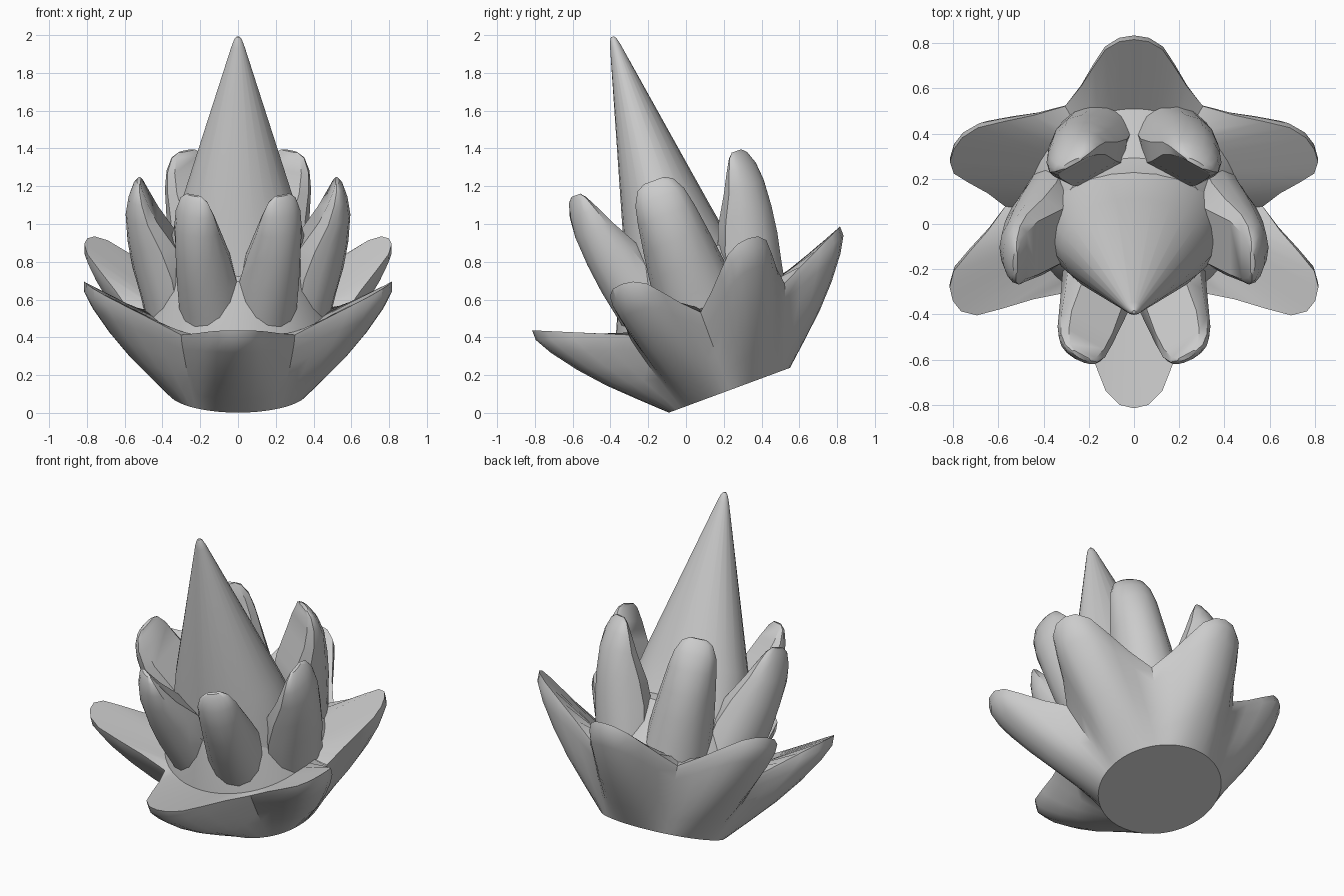
import bpy, bmesh, math
from mathutils import Vector, Matrix

if "Cube" in bpy.data.objects:
    bpy.data.objects.remove(bpy.data.objects["Cube"])

TILT = Matrix.Translation((0, 0.23, 0.12)) @ Matrix.Rotation(math.radians(20.3), 4, 'X')

stone = bpy.data.materials.new("pale_grey")
stone.diffuse_color = (0.6, 0.6, 0.6, 1)
stone.use_nodes = True
stone.node_tree.nodes["Principled BSDF"].inputs["Base Color"].default_value = stone.diffuse_color


def polar(r, a, h):
    return Vector((r * math.cos(a), r * math.sin(a), h))


def loft(name, rings, crease=40):
    """Skin closed rings of equal point count and cap both ends."""
    bm = bmesh.new()
    rows = [[bm.verts.new(TILT @ p) for p in ring] for ring in rings]
    n = len(rows[0])
    for lo, hi in zip(rows, rows[1:]):
        for i in range(n):
            j = (i + 1) % n
            bm.faces.new((lo[i], lo[j], hi[j], hi[i]))
    bm.faces.new(rows[0][::-1])
    bm.faces.new(rows[-1])
    bmesh.ops.recalc_face_normals(bm, faces=bm.faces)
    me = bpy.data.meshes.new(name)
    bm.to_mesh(me)
    bm.free()
    me.materials.append(stone)
    ob = bpy.data.objects.new(name, me)
    bpy.context.collection.objects.link(ob)
    bpy.ops.object.select_all(action='DESELECT')
    ob.select_set(True)
    bpy.context.view_layer.objects.active = ob
    bpy.ops.object.shade_smooth_by_angle(angle=math.radians(crease))


# Outer cup: a bowl whose rim rises into six broad pointed petals
# each petal: tip angle, tip radius, tip height; then the notch after it
outer = [(-90, 0.87, 0.66), (-23, 0.87, 0.725), (25, 0.88, 0.72),
         (90, 0.85, 0.61), (155, 0.88, 0.72), (203, 0.87, 0.725)]
notches = [(-53, 0.5, 0.46), (0, 0.57, 0.44), (57, 0.56, 0.43),
           (123, 0.56, 0.43), (180, 0.57, 0.44), (233, 0.5, 0.46)]
half_rim = [(0, 0), (0.3, 0.02), (0.6, 0.055), (0.85, 0.08), (0.97, 0.055)]
rim, base, bulge, floor = [], [], [], []
for k, (deg, r, h) in enumerate(outer):
    a = math.radians(deg)
    tip, side = polar(r, a, h), Vector((-math.sin(a), math.cos(a), 0))
    ldeg, lr, lh = notches[k - 1]
    rdeg, rr, rh = notches[k]
    left, right = math.radians(ldeg - (360 if k == 0 else 0)), math.radians(rdeg)
    low, high = polar(lr, left, lh), polar(rr, right, rh)
    columns = [(low, -1, s, e) for s, e in half_rim] + [(high, 1, 1, 0)]
    columns += [(high, 1, s, e) for s, e in half_rim[:0:-1]]
    for i, (notch, sign, s, e) in enumerate(columns):
        rim.append(notch.lerp(tip, s) + side * sign * e)
        ang = left + (right - left) * i / len(columns)
        base.append(Vector((0.375 * math.cos(ang), 0.342 * math.sin(ang), 0)))
        floor.append(polar(0.47, ang, 0.465))
        b = (0.5 - 0.5 * math.cos(2 * math.pi * i / len(columns))) ** 0.7
        bulge.append(polar(0.01 + 0.05 * b, ang, -0.015 * b))

rings = []
for t, k in ((0, 0), (0.2, 0.45), (0.4, 0.85), (0.6, 1), (0.8, 0.9), (0.93, 0.6), (1, 0)):
    rings.append([p.lerp(q, t) + c * k for p, q, c in zip(base, rim, bulge)])
rings.append(floor)
# domed floor rising toward the spire
for r, h in ((0.41, 0.6), (0.34, 0.74), (0.2, 0.8)):
    rings.append([polar(r, math.atan2(p.y, p.x), h) for p in floor])
loft("outer_petal_cup", rings, 32)

# Central spire: oval cone; x radius, y radius, height, y shift
spire = [(0.42, 0.36, 0.55, -0.01), (0.37, 0.28, 0.8, -0.01),
         (0.325, 0.24, 0.98, 0), (0.035, 0.03, 1.915, 0.065),
         (0.02, 0.018, 1.955, 0.068), (0.008, 0.008, 1.97, 0.068)]
loft("central_spire", [[Vector((rx * math.cos(i * math.pi / 12),
                                ry * math.sin(i * math.pi / 12) + dy, h))
                        for i in range(24)] for rx, ry, h, dy in spire], 40)

# Inner petals: upright fingers with a round back and a flat inner face
# height, outer radius offset, inner radius offset, half width, inner face share
finger = [(0.4, -0.11, -0.36, 0.19, 0.5), (0.55, -0.075, -0.36, 0.19, 0.55),
          (0.7, -0.035, -0.34, 0.18, 0.6), (0.85, -0.01, -0.27, 0.162, 0.7),
          (1.0, 0, -0.17, 0.142, 0.8), (1.1, -0.015, -0.12, 0.123, 0.8),
          (1.17, -0.04, -0.09, 0.09, 0.8), (1.195, -0.06, -0.08, 0.05, 0.8)]


def inner_petal(name, deg, radius, top, wide):
    a = math.radians(deg)
    out = Vector((math.cos(a), math.sin(a), 0))
    side = Vector((-math.sin(a), math.cos(a), 0))
    rings = []
    for h, ro, ri, w, share in finger:
        h = 0.4 + (h - 0.4) * (top - 0.4) / 0.795
        w *= wide
        mid = ri + (ro - ri) * 0.3
        ring = [out * (radius + ri) + side * w * f + Vector((0, 0, h))
                for f in (share, -share)]
        for i in range(9):
            q = -math.pi / 2 + math.pi * i / 8
            ring.append(out * (radius + mid + (ro - mid) * math.cos(q))
                        + side * w * math.sin(q) + Vector((0, 0, h)))
        rings.append(ring)
    loft(name, rings, 42)


for label, deg, radius, top, wide in (("front", -60, 0.54, 1.25, 0.92),
                                      ("side", 1, 0.595, 1.18, 1.12),
                                      ("back", 60, 0.62, 1.175, 1.0)):
    inner_petal(label + "_inner_petal_right", deg, radius, top, wide)
    inner_petal(label + "_inner_petal_left", 180 - deg, radius, top, wide)
